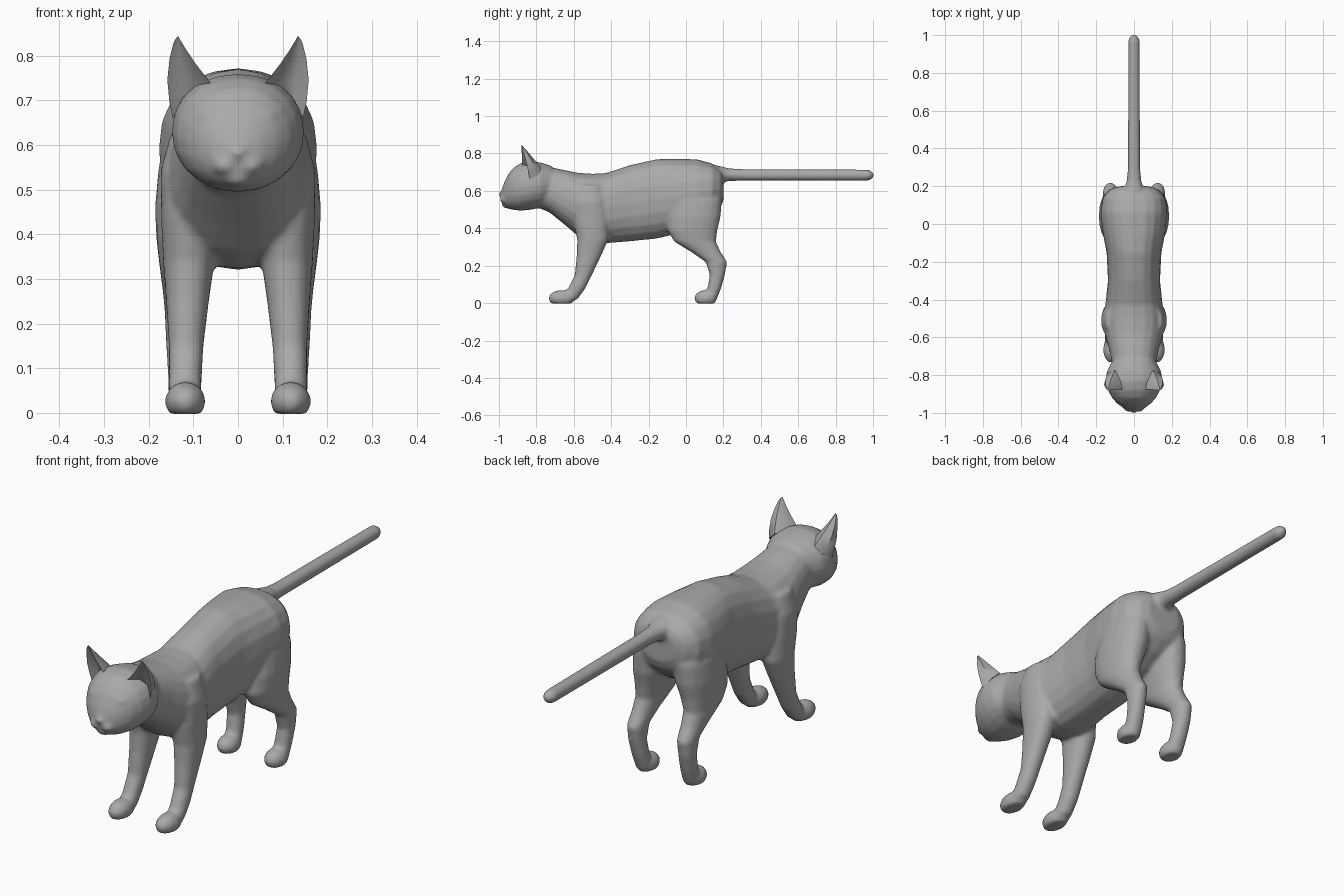
import bpy, bmesh, math
from mathutils import Vector, Matrix

fur = bpy.data.materials.new("grey fur")
fur.diffuse_color = (0.4, 0.4, 0.4, 1)


def skin(bm, rings):
    """Closed tube through a list of equal-length point rings."""
    loops = [[bm.verts.new(p) for p in r] for r in rings]
    n = len(loops[0])
    for a, b in zip(loops, loops[1:]):
        for i in range(n):
            j = (i + 1) % n
            bm.faces.new((a[i], a[j], b[j], b[i]))
    bm.faces.new(loops[0][::-1])
    bm.faces.new(loops[-1])


def oval(n=20, e=2.0):
    for i in range(n):
        a = 2 * math.pi * i / n
        c, s = math.cos(a), math.sin(a)
        yield (math.copysign(abs(c) ** (2 / e), c), math.copysign(abs(s) ** (2 / e), s))


def loft_y(bm, sections, e=2.0):
    """Sections: y, top z, bottom z, half width."""
    skin(bm, [[(w * c, y, (t + b) / 2 + (t - b) / 2 * s) for c, s in oval(e=e)]
              for y, t, b, w in sections])


def loft_leg(bm, side, sections):
    """Sections: z, centre x, front y, back y, half width."""
    skin(bm, [[(side * (x + w * c), (f + b) / 2 + (b - f) / 2 * s, z) for c, s in oval(e=2.2)]
              for z, x, f, b, w in sections])


def paw(bm, side, front, back):
    """Rounded paw with a flat sole."""
    mid, half = (front + back) / 2, (back - front) / 2
    m = Matrix.Translation((side * 0.118, mid, 0.026)) @ Matrix.Diagonal((0.046, half + 0.006, 0.044, 1))
    made = bmesh.ops.create_uvsphere(bm, u_segments=16, v_segments=10, radius=1, matrix=m)
    for v in made["verts"]:
        v.co.z = max(v.co.z, -0.003)


def blob(bm, centre, size, turn=None):
    m = Matrix.Translation(centre) @ (turn or Matrix()) @ Matrix.Diagonal((*size, 1))
    bmesh.ops.create_uvsphere(bm, u_segments=16, v_segments=10, radius=1, matrix=m)


def finish(bm, name, angle=40):
    bmesh.ops.recalc_face_normals(bm, faces=bm.faces)
    me = bpy.data.meshes.new(name)
    bm.to_mesh(me)
    bm.free()
    me.materials.append(fur)
    ob = bpy.data.objects.new(name, me)
    bpy.context.collection.objects.link(ob)
    bpy.ops.object.select_all(action='DESELECT')
    ob.select_set(True)
    bpy.context.view_layer.objects.active = ob
    bpy.ops.object.shade_smooth_by_angle(angle=math.radians(angle))
    return ob


bm = bmesh.new()
# torso, chest and neck
loft_y(bm, [(-0.84, 0.735, 0.53, 0.10), (-0.73, 0.728, 0.485, 0.118), (-0.65, 0.712, 0.42, 0.135),
            (-0.58, 0.697, 0.36, 0.155), (-0.50, 0.692, 0.325, 0.165), (-0.43, 0.695, 0.32, 0.152),
            (-0.30, 0.738, 0.33, 0.138), (-0.155, 0.77, 0.345, 0.145), (-0.05, 0.772, 0.37, 0.165),
            (0.06, 0.769, 0.41, 0.178), (0.14, 0.747, 0.46, 0.165), (0.185, 0.715, 0.51, 0.125),
            (0.20, 0.69, 0.55, 0.08)], e=2.3)
# tail
loft_y(bm, [(0.12, 0.745, 0.62, 0.09), (0.18, 0.733, 0.642, 0.055), (0.23, 0.721, 0.652, 0.038),
            (0.30, 0.717, 0.654, 0.033), (0.975, 0.714, 0.654, 0.030), (0.995, 0.704, 0.664, 0.02),
            (1.003, 0.695, 0.673, 0.01)])
# skull and face
loft_y(bm, [(-0.985, 0.61, 0.54, 0.03), (-0.972, 0.645, 0.52, 0.06), (-0.95, 0.69, 0.505, 0.09),
            (-0.92, 0.727, 0.497, 0.117), (-0.88, 0.75, 0.494, 0.138), (-0.83, 0.76, 0.499, 0.149),
            (-0.78, 0.752, 0.51, 0.144), (-0.72, 0.735, 0.53, 0.112)], e=2.15)
# nose, chin
blob(bm, (0, -0.972, 0.582), (0.026, 0.030, 0.020))
blob(bm, (0, -0.955, 0.528), (0.035, 0.030, 0.022))
for side in (-1, 1):
    # whisker pad and brow
    blob(bm, (side * 0.026, -0.965, 0.555), (0.034, 0.030, 0.024))
    blob(bm, (side * 0.066, -0.925, 0.668), (0.036, 0.024, 0.014),
         Matrix.Rotation(side * 0.6, 4, 'Z'))
    # hind leg
    loft_leg(bm, side, [(0.64, 0.085, -0.04, 0.165, 0.06), (0.55, 0.098, -0.08, 0.192, 0.08),
                        (0.46, 0.106, -0.10, 0.185, 0.08), (0.39, 0.114, -0.10, 0.168, 0.069),
                        (0.33, 0.120, -0.065, 0.16, 0.056), (0.275, 0.123, 0.025, 0.185, 0.046),
                        (0.22, 0.125, 0.105, 0.22, 0.039), (0.15, 0.125, 0.127, 0.208, 0.036),
                        (0.08, 0.121, 0.115, 0.188, 0.036), (0.02, 0.118, 0.09, 0.165, 0.037)])
    paw(bm, side, 0.05, 0.16)
    # foreleg
    loft_leg(bm, side, [(0.63, 0.088, -0.585, -0.44, 0.062), (0.54, 0.100, -0.605, -0.42, 0.074),
                        (0.43, 0.106, -0.60, -0.41, 0.066), (0.34, 0.110, -0.582, -0.415, 0.058),
                        (0.25, 0.113, -0.585, -0.455, 0.048), (0.15, 0.116, -0.595, -0.503, 0.039),
                        (0.08, 0.118, -0.63, -0.537, 0.037), (0.02, 0.118, -0.68, -0.58, 0.036)])
    paw(bm, side, -0.73, -0.60)
body = finish(bm, "body")
# merge the body parts into one soft skin
mod = body.modifiers.new("merge", 'REMESH')
mod.mode, mod.voxel_size, mod.use_smooth_shade = 'VOXEL', 0.009, True
mod = body.modifiers.new("soften", 'SMOOTH')
mod.factor, mod.iterations = 0.5, 5

for side, label in ((-1, "left"), (1, "right")):
    # ear: crescent section, hollow in front, tapering to the tip
    base = [Vector(p) for p in ((0.052, -0.875, 0.728), (0.065, -0.825, 0.735), (0.10, -0.775, 0.725),
                                (0.135, -0.785, 0.69), (0.146, -0.835, 0.66), (0.12, -0.815, 0.70),
                                (0.085, -0.83, 0.72))]
    tip = Vector((0.138, -0.882, 0.85))
    rings = []
    for t in (0, 0.2, 0.45, 0.7, 0.88, 1):
        k = max(1 - t, 0.06)
        bulge = Vector((0.016, 0.004, 0)) * math.sin(math.pi * t)
        rings.append([Vector((side * q.x, q.y, q.z)) for q in
                      (tip.lerp(p, k) + bulge * (1 if i in (3, 4) else 0.3) for i, p in enumerate(base))])
    bm = bmesh.new()
    skin(bm, rings)
    finish(bm, label + "_ear", 50)
    # eye
    bm = bmesh.new()
    blob(bm, (side * 0.067, -0.943, 0.631), (0.029, 0.012, 0.024),
         Matrix.Rotation(side * 0.6, 4, 'Z') @ Matrix.Rotation(-side * 0.3, 4, 'Y'))
    finish(bm, label + "_eye")
